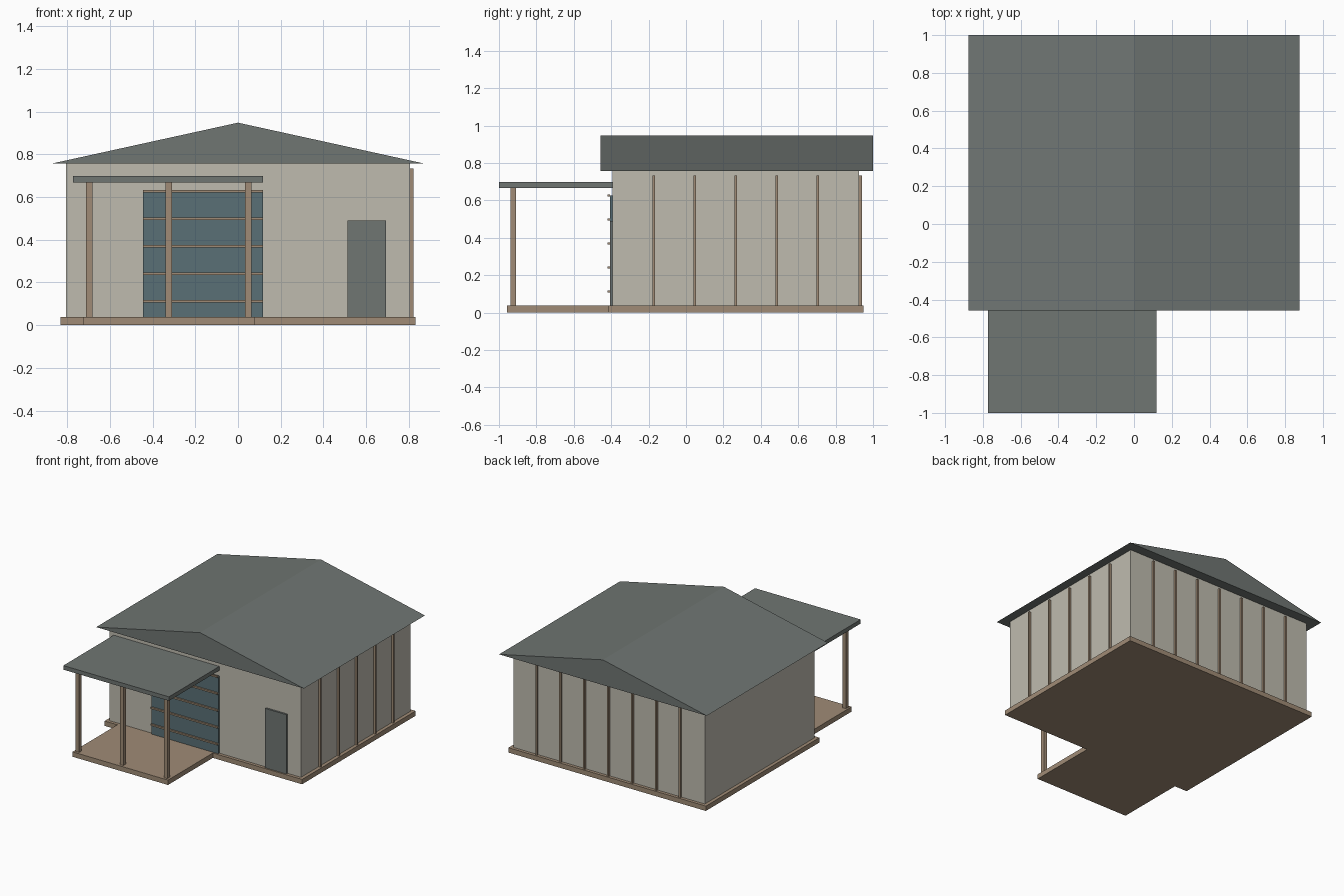
import bpy

if "Cube" in bpy.data.objects:
    bpy.data.objects.remove(bpy.data.objects["Cube"])


def material(name, rgb):
    m = bpy.data.materials.new(name)
    m.diffuse_color = (*rgb, 1)
    m.use_nodes = True
    m.node_tree.nodes["Principled BSDF"].inputs["Base Color"].default_value = m.diffuse_color
    return m


ROOF = material("slate", (0.16, 0.18, 0.17))
WALL = material("plaster", (0.52, 0.50, 0.43))
WOOD = material("timber", (0.35, 0.26, 0.18))
GLASS = material("blue_panel", (0.10, 0.16, 0.18))


def mesh(name, verts, faces, mat):
    me = bpy.data.meshes.new(name)
    me.from_pydata(verts, [], faces)
    me.materials.append(mat)
    ob = bpy.data.objects.new(name, me)
    bpy.context.collection.objects.link(ob)
    return ob


def box(name, x, y, z, mat):
    """Box from (min, max) ranges on each axis."""
    verts = [(a, b, c) for a in x for b in y for c in z]
    faces = [(0, 1, 3, 2), (4, 6, 7, 5), (0, 4, 5, 1),
             (2, 3, 7, 6), (0, 2, 6, 4), (1, 5, 7, 3)]
    return mesh(name, verts, faces, mat)


FLOOR, EAVE = 0.037, 0.756
WX, Y0, Y1 = 0.806, -0.393, 0.925

# Floor slabs and main walls
box("main_base", (-0.832, 0.832), (-0.417, 0.949), (0, FLOOR), WOOD)
box("porch_deck", (-0.725, 0.08), (-0.957, -0.417), (0, FLOOR), WOOD)
box("walls", (-WX, WX), (Y0, Y1), (FLOOR, EAVE), WALL)

# Closed gable roof: triangular prism
section = [(-0.875, EAVE), (0.875, EAVE), (0, 0.948)]
mesh("gable_roof", [(x, y, z) for y in (-0.457, 1.0) for x, z in section],
     [(0, 1, 2), (5, 4, 3), (0, 3, 4, 1), (1, 4, 5, 2), (2, 5, 3, 0)], ROOF)

# Porch roof and posts
box("porch_roof", (-0.772, 0.118), (-1.0, Y0), (0.667, 0.698), ROOF)
for i, x in enumerate((-0.696, -0.324, 0.048)):
    box(f"porch_post_{i}", (x - 0.015, x + 0.015), (-0.939, -0.909),
        (FLOOR, 0.667), WOOD)

# Large front door with horizontal rails
box("garage_door", (-0.444, 0.118), (-0.406, Y0), (FLOOR, 0.626), GLASS)
for i in range(5):
    z = 0.112 + 0.1285 * i
    box(f"door_rail_{i}", (-0.444, 0.118), (-0.419, -0.406),
        (z - 0.006, z + 0.006), WOOD)

# Small side door
box("entry_door", (0.514, 0.692), (-0.407, Y0), (FLOOR, 0.489), ROOF)

# Vertical battens on the right and back walls
for i in range(1, 6):
    y = Y0 + (Y1 - Y0) * i / 6
    box(f"right_batten_{i}", (WX, 0.822), (y - 0.007, y + 0.007),
        (FLOOR, 0.734), WOOD)
for i in range(1, 8):
    x = -WX + 2 * WX * i / 8
    box(f"back_batten_{i}", (x - 0.007, x + 0.007), (Y1, 0.941),
        (FLOOR, 0.734), WOOD)
